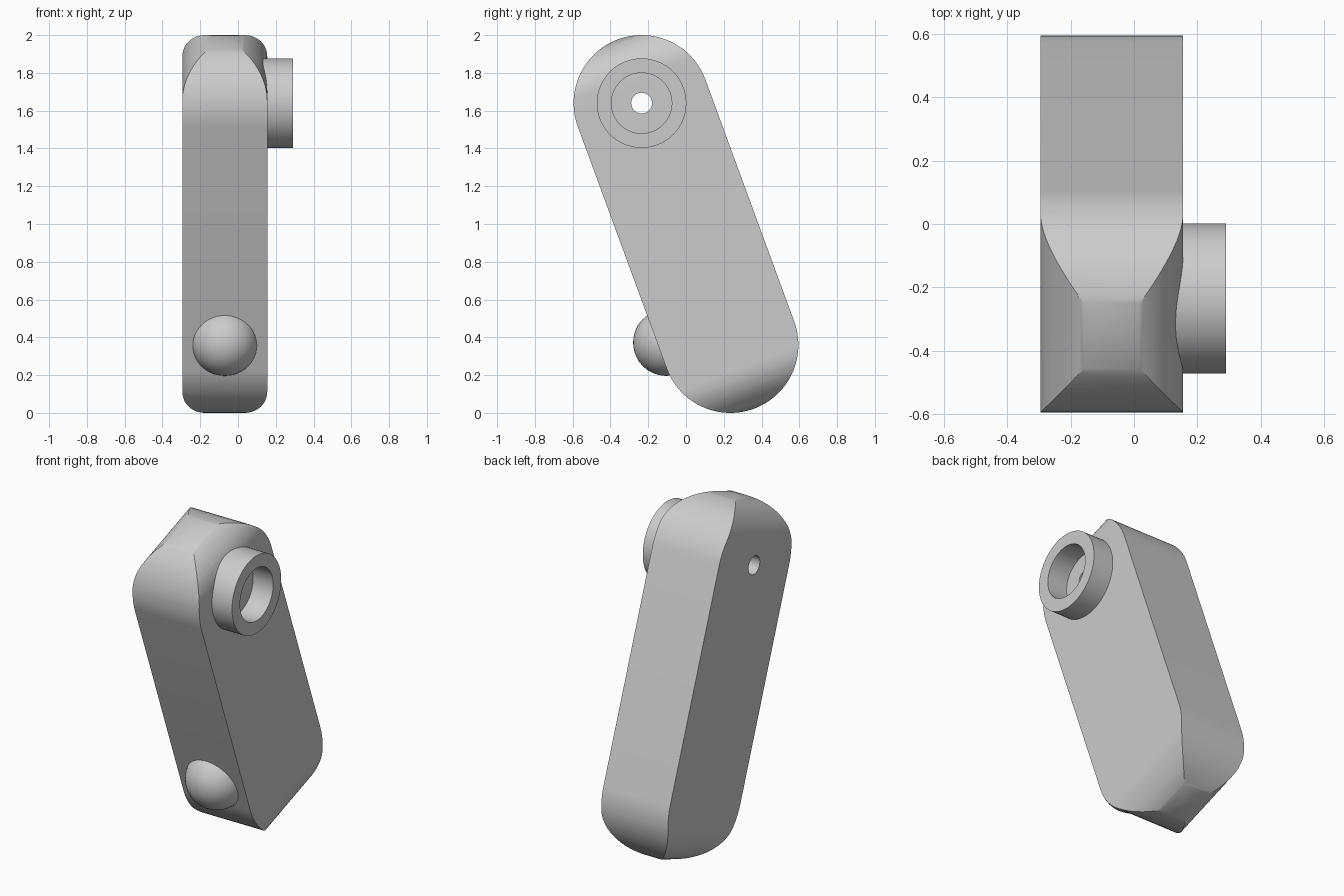
import bpy, bmesh, math
from mathutils import Matrix, Vector

if "Cube" in bpy.data.objects:
    bpy.data.objects.remove(bpy.data.objects["Cube"], do_unlink=True)

MID_X = -0.07            # centre of the arm's thickness
HALF = 0.682             # half distance between the end centres
END_R = 0.36             # end radius seen from the side
THICK_R = 0.225          # half thickness, also the end radius across it
TILT = math.atan2(0.235, 0.64)
PIVOT = Vector((0, -0.235, 1.64))
TILTED = Matrix.Translation((MID_X, 0, 1)) @ Matrix.Rotation(TILT, 4, "X")

grey = bpy.data.materials.new("light grey")
grey.use_nodes = True
grey.diffuse_color = (0.6, 0.6, 0.6, 1)
grey.node_tree.nodes["Principled BSDF"].inputs["Base Color"].default_value = (0.6, 0.6, 0.6, 1)


def add_object(name, bm):
    bmesh.ops.recalc_face_normals(bm, faces=bm.faces)
    mesh = bpy.data.meshes.new(name)
    bm.to_mesh(mesh)
    bm.free()
    mesh.materials.append(grey)
    obj = bpy.data.objects.new(name, mesh)
    bpy.context.collection.objects.link(obj)
    return obj


def activate(obj):
    bpy.ops.object.select_all(action="DESELECT")
    obj.select_set(True)
    bpy.context.view_layer.objects.active = obj


def smooth(obj):
    activate(obj)
    bpy.ops.object.shade_smooth_by_angle(angle=math.radians(30))


def slot_prism(name, half, radius, place, depth, steps=40):
    """Round-ended slot profile, extruded both ways along depth."""
    bm = bmesh.new()
    ring = []
    for side in (0, 1):
        for i in range(steps + 1):
            a = math.pi * (side + i / steps)
            centre = half if side == 0 else -half
            p = place(radius * math.cos(a), centre + radius * math.sin(a))
            ring.append(bm.verts.new(p - depth))
    face = bm.faces.new(ring)
    top = bmesh.ops.extrude_face_region(bm, geom=[face])
    moved = [v for v in top["geom"] if isinstance(v, bmesh.types.BMVert)]
    bmesh.ops.translate(bm, verts=moved, vec=depth * 2)
    bm.transform(TILTED)
    return add_object(name, bm)


def cut(obj, cutter, operation):
    cutter.hide_render = True
    mod = obj.modifiers.new("cut", "BOOLEAN")
    mod.operation = operation
    mod.solver = "EXACT"
    mod.object = cutter
    activate(obj)
    bpy.ops.object.modifier_apply(modifier=mod.name)
    bpy.data.objects.remove(cutter, do_unlink=True)


# Arm: side profile crossed with a round-ended profile through its thickness
arm = slot_prism("arm", HALF, END_R,
                 lambda a, b: Vector((0, a, b)), Vector((0.4, 0, 0)))
end_rounding = slot_prism("end_rounding", HALF + END_R - THICK_R + 0.001, THICK_R,
                          lambda a, b: Vector((a, 0, b)), Vector((0, 0.6, 0)))
cut(arm, end_rounding, "INTERSECT")

# Small through hole on the pivot axis
bm = bmesh.new()
bmesh.ops.create_cone(bm, cap_ends=True, segments=48, radius1=0.055, radius2=0.055, depth=2,
                      matrix=Matrix.Translation(PIVOT) @ Matrix.Rotation(math.pi / 2, 4, "Y"))
cut(arm, add_object("pivot_drill", bm), "DIFFERENCE")
smooth(arm)

# Pivot collar: a rectangular section spun around the pivot axis
bm = bmesh.new()
section = [bm.verts.new(PIVOT + Vector((x, 0, r)))
           for x, r in ((0.08, 0.16), (0.29, 0.16), (0.29, 0.237), (0.08, 0.237))]
edges = [bm.edges.new((section[i], section[(i + 1) % 4])) for i in range(4)]
bmesh.ops.spin(bm, geom=section + edges, cent=PIVOT, axis=(1, 0, 0),
               angle=math.tau, steps=64, use_merge=True)
bmesh.ops.remove_doubles(bm, verts=bm.verts, dist=0.0001)
smooth(add_object("pivot_collar", bm))

# Ball set into the lower front
bm = bmesh.new()
bmesh.ops.create_uvsphere(bm, u_segments=48, v_segments=24, radius=0.176,
                          matrix=Matrix.Translation((MID_X, -0.104, 0.372)))
smooth(add_object("front_ball", bm))
